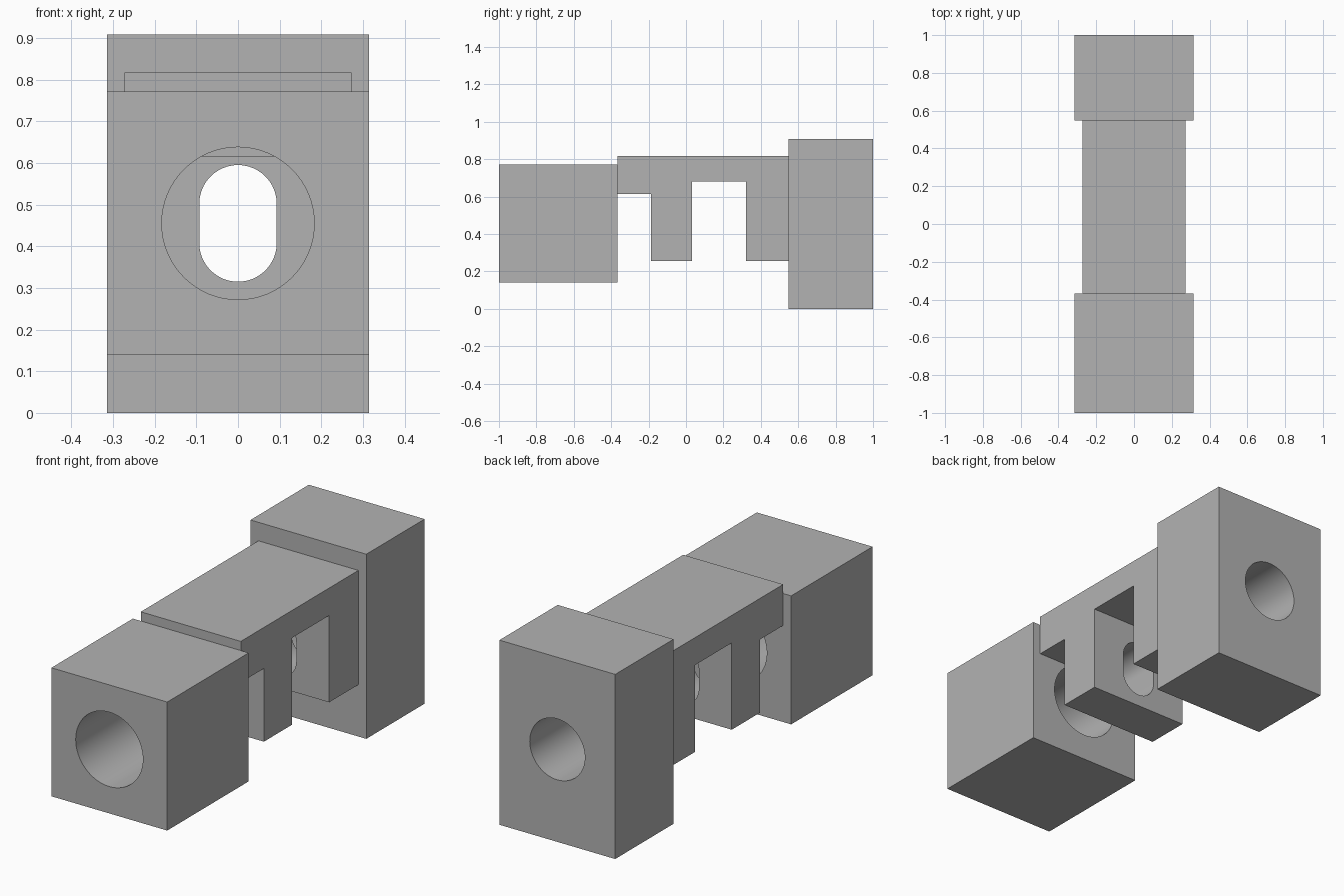
import bpy
import bmesh
import math

cube = bpy.data.objects.get("Cube")
if cube:
    bpy.data.objects.remove(cube, do_unlink=True)

grey = bpy.data.materials.new("plain grey")
grey.use_nodes = True
grey.diffuse_color = (0.45, 0.45, 0.45, 1)
grey.node_tree.nodes["Principled BSDF"].inputs["Base Color"].default_value = (0.45, 0.45, 0.45, 1)

HALF_WIDTH = 0.315
BORE_Z = 0.455


def prism(name, outline, axis, start, end):
    """Extrude a closed outline along x (points are y, z) or y (points are x, z)."""
    bm = bmesh.new()
    if axis == "x":
        points = [(start, y, z) for y, z in outline]
        offset = (end - start, 0, 0)
    else:
        points = [(x, start, z) for x, z in outline]
        offset = (0, end - start, 0)
    face = bm.faces.new([bm.verts.new(p) for p in points])
    result = bmesh.ops.extrude_face_region(bm, geom=[face])
    moved = [v for v in result["geom"] if isinstance(v, bmesh.types.BMVert)]
    bmesh.ops.translate(bm, verts=moved, vec=offset)
    bmesh.ops.recalc_face_normals(bm, faces=bm.faces)
    mesh = bpy.data.meshes.new(name)
    bm.to_mesh(mesh)
    bm.free()
    mesh.materials.append(grey)
    obj = bpy.data.objects.new(name, mesh)
    bpy.context.collection.objects.link(obj)
    return obj


def slot_outline(radius, rise=0.0, steps=32):
    """Circle around the bore axis, stretched upright into a slot by rise."""
    points = []
    for side in (0, 1):
        shift = rise if side == 0 else -rise
        for i in range(steps + (1 if rise else 0)):
            a = math.pi * (side + i / steps)
            points.append((radius * math.cos(a), BORE_Z + shift + radius * math.sin(a)))
    return points


def bore(obj, outline):
    """Cut the outline right through the part along y, then smooth the bore."""
    cutter = prism("bore_cutter", outline, "y", -1.5, 1.5)
    cutter.hide_render = True
    mod = obj.modifiers.new("bore", "BOOLEAN")
    mod.operation = "DIFFERENCE"
    mod.solver = "EXACT"
    mod.object = cutter
    bpy.ops.object.select_all(action="DESELECT")
    obj.select_set(True)
    bpy.context.view_layer.objects.active = obj
    bpy.ops.object.modifier_apply(modifier=mod.name)
    bpy.data.objects.remove(cutter, do_unlink=True)
    bpy.ops.object.shade_smooth_by_angle(angle=math.radians(30))


def block(name, y0, y1, z0, z1, radius):
    outline = [(y0, z0), (y1, z0), (y1, z1), (y0, z1)]
    bore(prism(name, outline, "x", -HALF_WIDTH, HALF_WIDTH), slot_outline(radius))


# End blocks with round bores
block("front_block", -1, -0.367, 0.14, 0.772, 0.183)
block("back_block", 0.547, 1, 0, 0.908, 0.15)

# Bridge with two downward legs, slotted through
bridge_profile = [
    (-0.367, 0.817), (0.547, 0.817), (0.547, 0.255), (0.32, 0.255),
    (0.32, 0.682), (0.033, 0.682), (0.033, 0.255), (-0.187, 0.255),
    (-0.187, 0.615), (-0.367, 0.615),
]
bridge = prism("slotted_bridge", bridge_profile, "x", -0.272, 0.272)
bore(bridge, slot_outline(0.093, 0.047))
